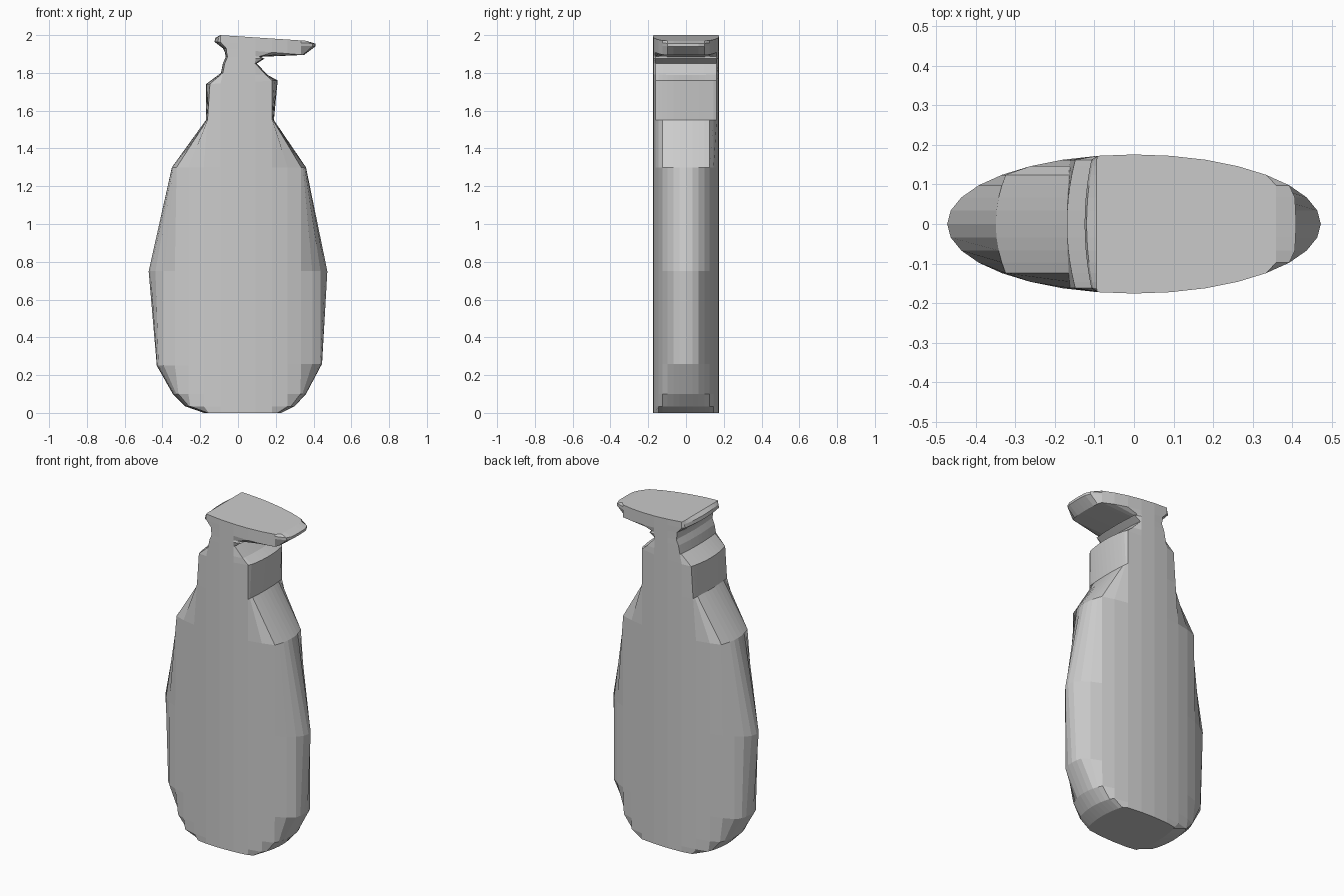
import bpy
import bmesh
import math

cube = bpy.data.objects.get("Cube")
if cube:
    bpy.data.objects.remove(cube, do_unlink=True)

HALF_WIDTH, HALF_DEPTH, SIDES = 0.473, 0.176, 32

# Side outlines, bottom to top: left x, left z, right x, right z, end rounding
LEVELS = [
    (-.18, 0, .23, 0, .03),            # base
    (-.28, .035, .30, .035, .04),
    (-.345, .1, .36, .1, .06),
    (-.43, .25, .445, .26, .06),
    (-.473, .75, .473, .75, 0),        # widest part of the tank
    (-.35, 1.3, .36, 1.3, .05),        # shoulder
    (-.17, 1.55, .19, 1.55, .01),      # collar
    (-.17, 1.74, .21, 1.76, .025),
    (-.09, 1.8, .155, 1.79, .01),      # neck
    (-.08, 1.85, .1, 1.85, .01),
    (-.065, 1.885, .14, 1.875, .01),
    (-.07, 1.91, .12, 1.885, .01),
    (-.08, 1.93, .35, 1.895, .02),     # spray head
    (-.125, 1.965, .41, 1.94, .02),
    (-.12, 1.985, .41, 1.955, .02),
    (-.095, 2, .36, 1.97, 0),
]


def make_material(name, value):
    mat = bpy.data.materials.new(name)
    mat.use_nodes = True
    color = (value, value, value, 1)
    mat.diffuse_color = color
    for node in mat.node_tree.nodes:
        if node.type == 'BSDF_PRINCIPLED':
            node.inputs["Base Color"].default_value = color
    return mat


def add_ring(bm, left, left_z, right, right_z, rounding):
    """Oval section whose two ends are trimmed to the side outlines."""
    ring = []
    for i in range(SIDES):
        angle = math.tau * i / SIDES
        x, y = HALF_WIDTH * math.cos(angle), HALF_DEPTH * math.sin(angle)
        inset = rounding * (y / HALF_DEPTH) ** 2
        x = max(left + inset, min(right - inset, x))
        blend = (x - left) / (right - left)
        z = left_z + (right_z - left_z) * blend
        ring.append(bm.verts.new((x, y, z)))
    return ring


# Loft the whole bottle through the trimmed oval sections
bm = bmesh.new()
rings = [add_ring(bm, *level) for level in LEVELS]
for low, high in zip(rings, rings[1:]):
    for i in range(SIDES):
        j = (i + 1) % SIDES
        bm.faces.new((low[i], low[j], high[j], high[i]))

# Close base and top
bm.faces.new(list(reversed(rings[0])))
bm.faces.new(rings[-1])
bmesh.ops.recalc_face_normals(bm, faces=bm.faces)

mesh = bpy.data.meshes.new("spray_bottle")
bm.to_mesh(mesh)
bm.free()
mesh.materials.append(make_material("light_grey", 0.6))
bottle = bpy.data.objects.new("spray_bottle", mesh)
bpy.context.collection.objects.link(bottle)
